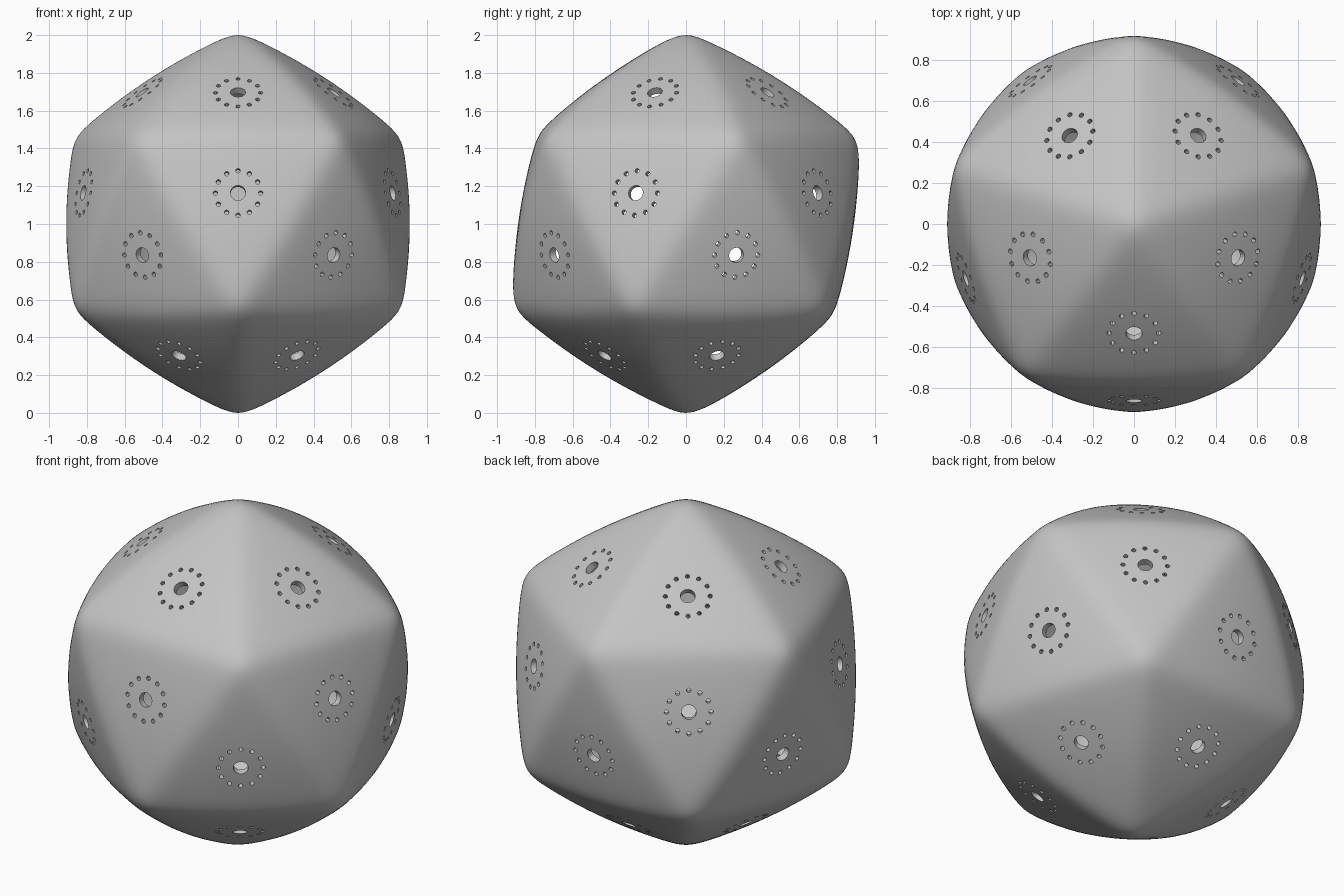
import bpy, bmesh, math
from mathutils import Matrix, Vector

cube = bpy.data.objects.get("Cube")
if cube:
    bpy.data.objects.remove(cube)

CENTRE = Vector((0, 0, 1))
TURN = Matrix.Rotation(math.radians(18), 4, 'Z')
WALL = 0.04
SHARPNESS = 40      # higher gives tighter edge rounding
BULGE = 0.25        # blend from flat facets to a sphere


def make_material(name, value):
    mat = bpy.data.materials.new(name)
    mat.use_nodes = True
    colour = (value, value, value, 1)
    mat.diffuse_color = colour
    mat.node_tree.nodes["Principled BSDF"].inputs["Base Color"].default_value = colour
    return mat


def make_object(name, bm):
    mesh = bpy.data.meshes.new(name)
    bm.to_mesh(mesh)
    bm.free()
    obj = bpy.data.objects.new(name, mesh)
    bpy.context.collection.objects.link(obj)
    return obj


# Directions of the twenty facets
bm = bmesh.new()
bmesh.ops.create_icosphere(bm, subdivisions=1, radius=1, matrix=TURN)
facets = [f.calc_center_median().normalized() for f in bm.faces]
inradius = bm.faces[:][0].calc_center_median().length
bm.free()


def shell_radius(d):
    """Distance to a softly rounded, slightly bulged icosahedron."""
    soft = math.log(sum(math.exp(SHARPNESS * n.dot(d)) for n in facets)) / SHARPNESS
    return (1 - BULGE) * inradius / soft + BULGE


# Rounded outer skin
bm = bmesh.new()
bmesh.ops.create_icosphere(bm, subdivisions=6, radius=1, matrix=TURN)
tip = shell_radius(Vector((0, 0, 1)))
for v in bm.verts:
    d = v.co.normalized()
    v.co = CENTRE + d * shell_radius(d) / tip
shell = make_object("hollow_shell", bm)
shell.data.materials.append(make_material("neutral grey", 0.55))

# Drills: a central port and a ring of twelve small holes per facet
bm = bmesh.new()


def drill(matrix, x, y, radius, sides):
    bmesh.ops.create_cone(bm, cap_ends=True, segments=sides, radius1=radius,
                          radius2=radius, depth=0.2,
                          matrix=matrix @ Matrix.Translation((x, y, 0.86)))


for n in facets:
    frame = Matrix.Translation(CENTRE) @ n.to_track_quat('Z', 'Y').to_matrix().to_4x4()
    drill(frame, 0, 0, 0.04, 32)
    for i in range(12):
        a = math.tau * i / 12
        drill(frame, 0.12 * math.cos(a), 0.12 * math.sin(a), 0.012, 12)
drills = make_object("hole_drills", bm)
drills.hide_render = True

# Wall thickness, then the holes
solid = shell.modifiers.new("wall", 'SOLIDIFY')
solid.thickness = WALL
solid.offset = -1
cut = shell.modifiers.new("holes", 'BOOLEAN')
cut.operation = 'DIFFERENCE'
cut.solver = 'MANIFOLD'
cut.object = drills

bpy.ops.object.select_all(action='DESELECT')
shell.select_set(True)
bpy.context.view_layer.objects.active = shell
for mod in ("wall", "holes"):
    bpy.ops.object.modifier_apply(modifier=mod)
bpy.data.objects.remove(drills)
bpy.ops.object.shade_smooth_by_angle(angle=math.radians(30))
